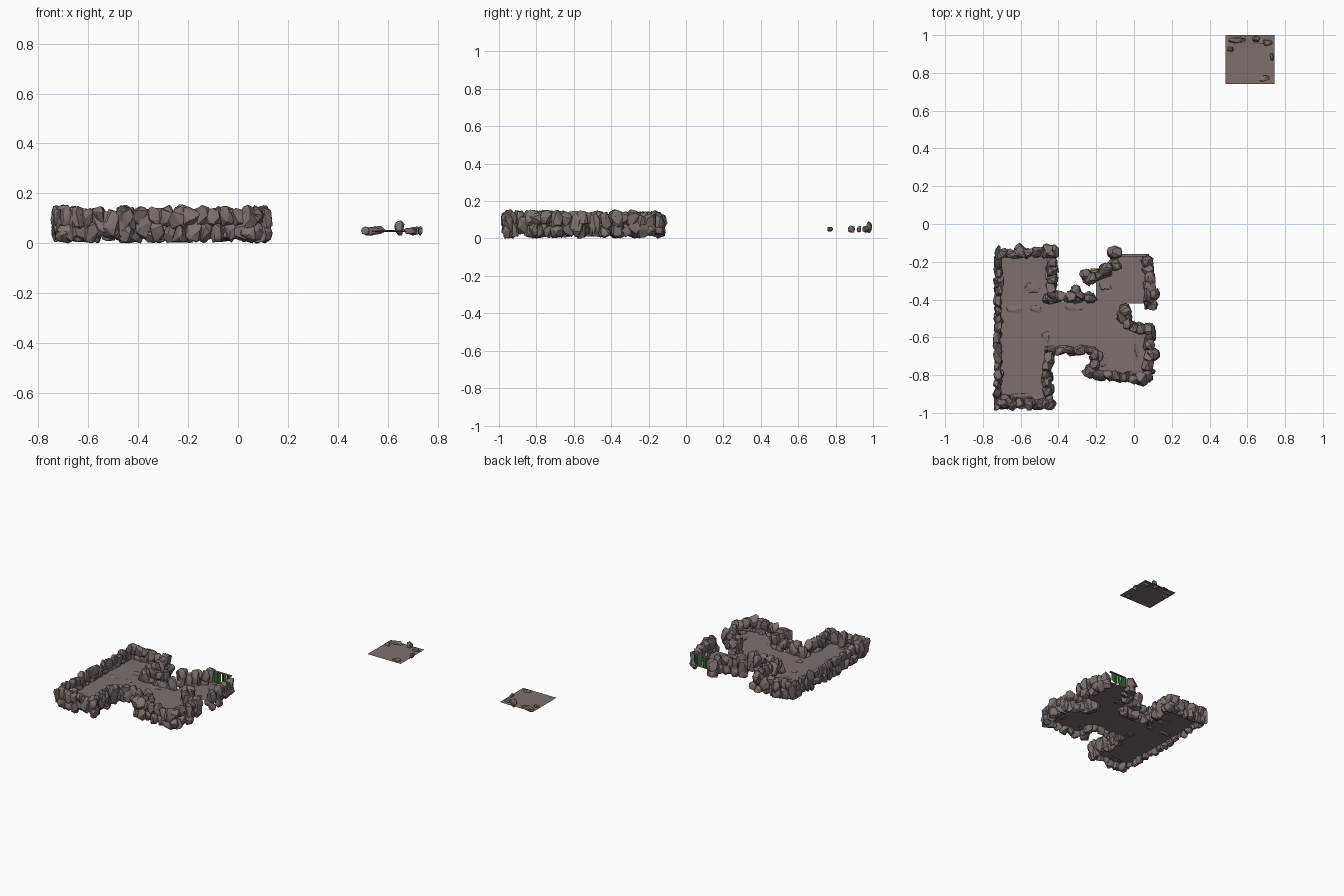
import bpy, bmesh, math, random
from mathutils import Vector, Matrix

random.seed(7)
FLOOR_Z = 0.05


def material(name, rgb):
    m = bpy.data.materials.new(name)
    m.diffuse_color = (*rgb, 1)
    return m


STONE = material("stone_brown", (0.205, 0.16, 0.15))
GREEN = material("leaf_green", (0.035, 0.16, 0.035))


def finish(bm, name, mat):
    me = bpy.data.meshes.new(name)
    bm.to_mesh(me)
    bm.free()
    me.materials.append(mat)
    ob = bpy.data.objects.new(name, me)
    bpy.context.collection.objects.link(ob)
    return ob


def rock(bm, center, half, yaw=0.0, tilt=0.25, lo=0.0, hi=0.155):
    """Angular boulder: convex hull of random points on a squarish ellipsoid."""
    rot = (Matrix.Rotation(yaw, 3, 'Z') @ Matrix.Rotation(random.uniform(-tilt, tilt), 3, 'X')
           @ Matrix.Rotation(random.uniform(-tilt, tilt), 3, 'Y'))
    verts = []
    for i in range(22):
        d = Vector([random.gauss(0, 1) for _ in range(3)]).normalized()
        d = Vector([math.copysign(abs(c) ** 0.75, c) for c in d])
        p = rot @ Vector([d[k] * half[k] * random.uniform(0.88, 1.08) for k in range(3)])
        p += Vector(center)
        p.z = min(max(p.z, lo), hi)
        verts.append(bm.verts.new(p))
    res = bmesh.ops.convex_hull(bm, input=verts)
    junk = {v for v in res["geom_interior"] + res["geom_unused"]
            if isinstance(v, bmesh.types.BMVert)}
    bmesh.ops.delete(bm, geom=list(junk), context='VERTS')


def polygon(name, pts, z):
    bm = bmesh.new()
    bm.faces.new([bm.verts.new((x, y, z)) for x, y in pts])
    bmesh.ops.triangulate(bm, faces=bm.faces[:])
    bmesh.ops.recalc_face_normals(bm, faces=bm.faces[:])
    for f in bm.faces:
        if f.normal.z < 0:
            f.normal_flip()
    return finish(bm, name, STONE)


# Cave floor and the separate square floor tile
polygon("cave_floor", [
    (-0.72, -0.16), (-0.44, -0.16), (-0.44, -0.41), (-0.20, -0.41), (-0.20, -0.27),
    (-0.10, -0.16), (0.08, -0.16), (0.08, -0.42), (-0.05, -0.42), (-0.06, -0.53),
    (0.09, -0.56), (0.09, -0.82), (-0.20, -0.82), (-0.20, -0.67), (-0.45, -0.67),
    (-0.45, -0.96), (-0.72, -0.96)], FLOOR_Z)
polygon("floor_tile", [(0.485, 0.74), (0.743, 0.74), (0.743, 1.0), (0.485, 1.0)], FLOOR_Z)

# Rock walls: start, end, half width of the rocks
walls = [
    ((-0.72, -0.15), (-0.72, -0.95), 0.022),
    ((-0.71, -0.155), (-0.46, -0.155), 0.026),
    ((-0.435, -0.15), (-0.435, -0.38), 0.032),
    ((-0.45, -0.39), (-0.23, -0.385), 0.032),
    ((-0.24, -0.29), (-0.10, -0.21), 0.034),
    ((0.075, -0.19), (0.085, -0.42), 0.032),
    ((-0.05, -0.45), (-0.03, -0.53), 0.034),
    ((-0.01, -0.545), (0.08, -0.56), 0.032),
    ((0.085, -0.58), (0.075, -0.80), 0.032),
    ((0.06, -0.82), (-0.19, -0.80), 0.030),
    ((-0.22, -0.76), (-0.20, -0.69), 0.034),
    ((-0.22, -0.67), (-0.44, -0.67), 0.025),
    ((-0.455, -0.70), (-0.455, -0.93), 0.028),
    ((-0.45, -0.95), (-0.70, -0.95), 0.030),
]
bm = bmesh.new()
for a, b, w in walls:
    a, b = Vector(a), Vector(b)
    d = b - a
    yaw = math.atan2(d.y, d.x)
    n = max(2, round(d.length / 0.05) + 1)
    for layer, zc in enumerate((0.045, 0.108)):
        for i in range(n):
            t = (i + 0.25 * layer) / (n - 0.75)
            p = a + d * t
            side = Vector((-d.y, d.x)).normalized() * random.uniform(-0.007, 0.007)
            tall = random.random() < 0.2
            hz = 0.06 if tall else random.uniform(0.036, 0.046)
            z = 0.075 if tall else zc + random.uniform(-0.006, 0.006)
            rock(bm, (p.x + side.x, p.y + side.y, z),
                 (random.uniform(0.027, 0.042), w * random.uniform(0.85, 1.1), hz),
                 yaw + random.uniform(-0.25, 0.25))
finish(bm, "wall_rocks", STONE)

# Larger boulders that stick out of the wall line: x, y, radius
boulders = [
    (-0.60, -0.14, 0.038), (-0.46, -0.14, 0.036), (-0.31, -0.355, 0.036),
    (-0.25, -0.27, 0.040), (-0.15, -0.25, 0.042), (-0.10, -0.155, 0.043),
    (0.105, -0.37, 0.034), (0.10, -0.43, 0.03), (-0.06, -0.49, 0.04),
    (0.105, -0.69, 0.036), (0.04, -0.82, 0.042), (-0.235, -0.78, 0.042),
    (-0.20, -0.70, 0.038), (-0.455, -0.81, 0.035), (-0.45, -0.95, 0.036),
    (-0.69, -0.94, 0.044), (-0.64, -0.955, 0.035),
]
bm = bmesh.new()
for x, y, r in boulders:
    rock(bm, (x, y, random.uniform(0.085, 0.105)), (r, r * 0.9, 0.052), random.uniform(0, 3))
    rock(bm, (x, y, 0.04), (r * 0.9, r * 0.9, 0.04), random.uniform(0, 3))
finish(bm, "corner_boulders", STONE)

# Low slabs barely breaking through the floor: x, y, half length, half width
slabs = [
    (-0.54, -0.34, 0.045, 0.03), (-0.63, -0.45, 0.05, 0.02), (-0.52, -0.45, 0.03, 0.02),
    (-0.31, -0.44, 0.07, 0.02), (-0.15, -0.33, 0.035, 0.025), (-0.47, -0.60, 0.025, 0.045),
    (-0.17, -0.72, 0.03, 0.04), (0.01, -0.68, 0.015, 0.06), (-0.60, -0.91, 0.07, 0.015),
]
bm = bmesh.new()
for x, y, l, w in slabs:
    rock(bm, (x, y, FLOOR_Z - 0.002), (l, w, 0.008), random.uniform(-0.2, 0.2), 0.05)
finish(bm, "floor_slabs", STONE)

# Stones on the square tile: x, y, z, half sizes
tile_stones = [
    (0.545, 0.973, 0.052, 0.048, 0.015, 0.02), (0.645, 0.978, 0.06, 0.022, 0.016, 0.033),
    (0.705, 0.96, 0.05, 0.028, 0.018, 0.018), (0.51, 0.925, 0.05, 0.018, 0.014, 0.018),
    (0.73, 0.885, 0.05, 0.01, 0.022, 0.018), (0.69, 0.77, 0.05, 0.032, 0.015, 0.014),
]
bm = bmesh.new()
for x, y, z, hx, hy, hz in tile_stones:
    rock(bm, (x, y, z), (hx, hy, hz), 0.1, 0.15, 0.025, 0.097)
rock(bm, (0.61, 0.972, FLOOR_Z - 0.001), (0.10, 0.025, 0.005), 0, 0.02)
finish(bm, "tile_stones", STONE)

# Green curtain of hanging vines across the back opening
bm = bmesh.new()
for i in range(9):
    x = -0.06 + i * 0.0135
    bottom = FLOOR_Z + random.uniform(0.0, 0.02)
    m = Matrix.Translation((x, -0.165 + random.uniform(-0.004, 0.004), (bottom + 0.128) / 2))
    bmesh.ops.create_cube(bm, size=1, matrix=m @ Matrix.Diagonal((0.011, 0.003, 0.128 - bottom, 1)))
finish(bm, "vine_curtain", GREEN)
bm = bmesh.new()
bmesh.ops.create_cube(bm, size=1, matrix=Matrix.Translation((0, -0.165, 0.129))
                      @ Matrix.Diagonal((0.13, 0.014, 0.006, 1)))
finish(bm, "opening_lintel", STONE)
